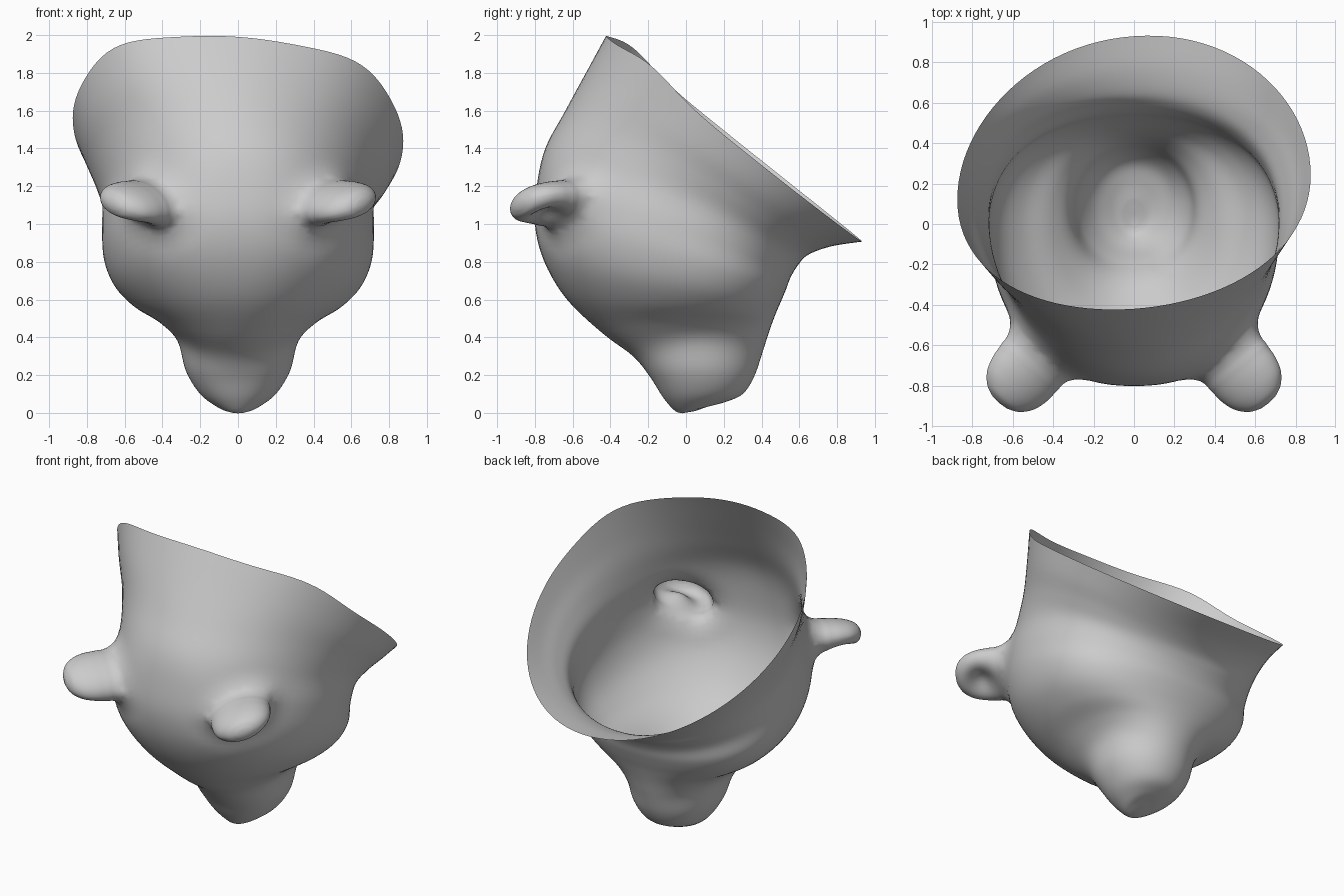
import bpy, bmesh, math
from mathutils import Vector

if "Cube" in bpy.data.objects:
    bpy.data.objects.remove(bpy.data.objects["Cube"])

SEG = 96
BASE = Vector((.44, -.615, 1.105))             # ear frame on the right side
AXIS = Vector((.64, -.77, 0)).normalized()
WIDE = Vector((.72, .60, .36)).normalized()
UP = WIDE.cross(AXIS).normalized()
if UP.z < 0:
    UP = -UP


def catmull(rows, steps):
    """Smoothly interpolate between profile stations."""
    out = []
    n = len(rows)
    for i in range(n - 1):
        a, b, c, d = (rows[max(0, min(n - 1, i + k))] for k in (-1, 0, 1, 2))
        for s in range(steps):
            t = s / steps
            out.append([0.5 * (2 * q + (r - p) * t + (2 * p - 5 * q + 4 * r - u) * t * t
                               + (3 * q - p - 3 * r + u) * t ** 3)
                        for p, q, r, u in zip(a, b, c, d)])
    out.append(list(rows[-1]))
    return out


def loft(bm, rings, tip):
    """Skin closed rings, close the end at a tip, return the open first loop."""
    loops = [[bm.verts.new(p) for p in ring] for ring in rings]
    n = len(loops[0])
    for a, b in zip(loops, loops[1:]):
        for i in range(n):
            j = (i + 1) % n
            bm.faces.new((a[i], a[j], b[j], b[i]))
    end = bm.verts.new(tip)
    for i in range(n):
        bm.faces.new((loops[-1][i], loops[-1][(i + 1) % n], end))
    return loops[0]


def spow(v, p):
    return math.copysign(abs(v) ** p, v)


def ear_local(co, side):
    q = Vector((co.x * side, co.y, co.z)) - BASE
    return q.dot(AXIS), q.dot(WIDE), q.dot(UP)


bm = bmesh.new()

# Head shell: front y,z | side y,z | back y,z | half width | front roundness | skew
stations = [
    (-.42, 2.0, .18, 1.50, .93, .91, .875, 1.0, .07),
    (-.53, 1.8, .13, 1.38, .77, .885, .825, 1.0, .06),
    (-.64, 1.6, .09, 1.25, .65, .84, .765, .99, .03),
    (-.745, 1.4, .04, 1.12, .595, .785, .72, .95, 0),
    (-.79, 1.2, -.02, .98, .555, .72, .72, .90, 0),
    (-.80, 1.0, -.02, .82, .53, .655, .71, .87, 0),
    (-.75, .80, -.02, .68, .505, .595, .655, .88, 0),
    (-.63, .60, 0, .565, .475, .525, .55, .92, 0),
    (-.44, .42, .03, .475, .44, .43, .41, .95, 0),
    (-.28, .30, .06, .38, .405, .32, .32, .95, 0),
    (-.19, .19, .08, .22, .36, .19, .275, .93, 0),
    (-.12, .08, .09, .10, .30, .10, .20, .95, 0),
    (-.06, .012, .08, .035, .21, .058, .11, 1.0, 0),
    (-.02, -.002, .05, .015, .12, .035, .05, 1.0, 0),
]
rings = []
rows = catmull(stations, 5)
for r, (fy, fz, sy, sz, by, bz, w, p, k) in enumerate(rows):
    wave = .045 * max(0, 1 - r / 15)            # gentle wave along the rim
    ring = []
    for i in range(SEG):
        t = 2 * math.pi * i / SEG
        e = p if math.cos(t) < 0 else 0.97
        c, x = spow(math.cos(t), e), w * spow(math.sin(t), e)
        y = sy + (by - fy) / 2 * c + ((by + fy) / 2 - sy) * c * c + k * x
        z = sz + (bz - fz) / 2 * c + ((bz + fz) / 2 - sz) * c * c - k * x
        z += wave * (math.exp(-((c + .65) / .25) ** 2) - .35 * math.exp(-((c + 1) / .15) ** 2))
        ring.append((x, y, z))
    rings.append(ring)
loft(bm, rings, (0, .05, .01))

# Ears: hollow, open into the head, cupped underside | distance, half width, half thickness
ear_profile = [(.07, .195, .118), (.13, .188, .112), (.20, .182, .105),
               (.27, .158, .09), (.325, .108, .065), (.35, .05, .03)]
for side in (1, -1):
    # opening in the head
    hole = []
    for f in bm.faces:
        s, u, v = ear_local(f.calc_center_median(), side)
        if abs(s) < .35 and (u / .225) ** 2 + (v / .15) ** 2 < 1:
            hole.append(f)
    rim = [e for e in {e for f in hole for e in f.edges}
           if sum(f in hole for f in e.link_faces) == 1]
    bmesh.ops.delete(bm, geom=hole, context='FACES')

    def place(s, u, v):
        q = BASE + AXIS * s + WIDE * u + UP * v
        return Vector((q.x * side, q.y, q.z))

    rings = []
    for s, w, th in catmull(ear_profile, 4):
        ring = []
        for i in range(40):
            a = 2 * math.pi * i / 40
            u, v = w * math.cos(a), th * math.sin(a)
            if v < 0:
                v += .08 * math.exp(-(u / .11) ** 2 - ((s - .19) / .09) ** 2)
            ring.append(place(s, u, v))
        rings.append(ring)
    first = loft(bm, rings, place(.355, 0, 0))
    root = [bm.edges.get((first[i], first[(i + 1) % 40])) for i in range(40)]
    # join ear to head and soften the seam
    bridge = bmesh.ops.bridge_loops(bm, edges=rim + root)["faces"]
    cross = [e for e in {e for f in bridge for e in f.edges}
             if e not in rim and e not in root]
    bmesh.ops.subdivide_edges(bm, edges=cross, cuts=2)
    for _ in range(12):
        seam = []
        for vert in bm.verts:
            s, u, v = ear_local(vert.co, side)
            if -.3 < s < .10 and (u / .32) ** 2 + (v / .24) ** 2 < 1:
                seam.append(vert)
        bmesh.ops.smooth_vert(bm, verts=seam, factor=.5,
                              use_axis_x=True, use_axis_y=True, use_axis_z=True)

bmesh.ops.recalc_face_normals(bm, faces=bm.faces)
low = min(bm.faces, key=lambda f: f.calc_center_median().z)
if low.normal.z > 0:
    bmesh.ops.reverse_faces(bm, faces=bm.faces)
for f in bm.faces:
    f.smooth = True
me = bpy.data.meshes.new("head_with_ears")
bm.to_mesh(me)
bm.free()
bpy.context.collection.objects.link(bpy.data.objects.new("head_with_ears", me))
